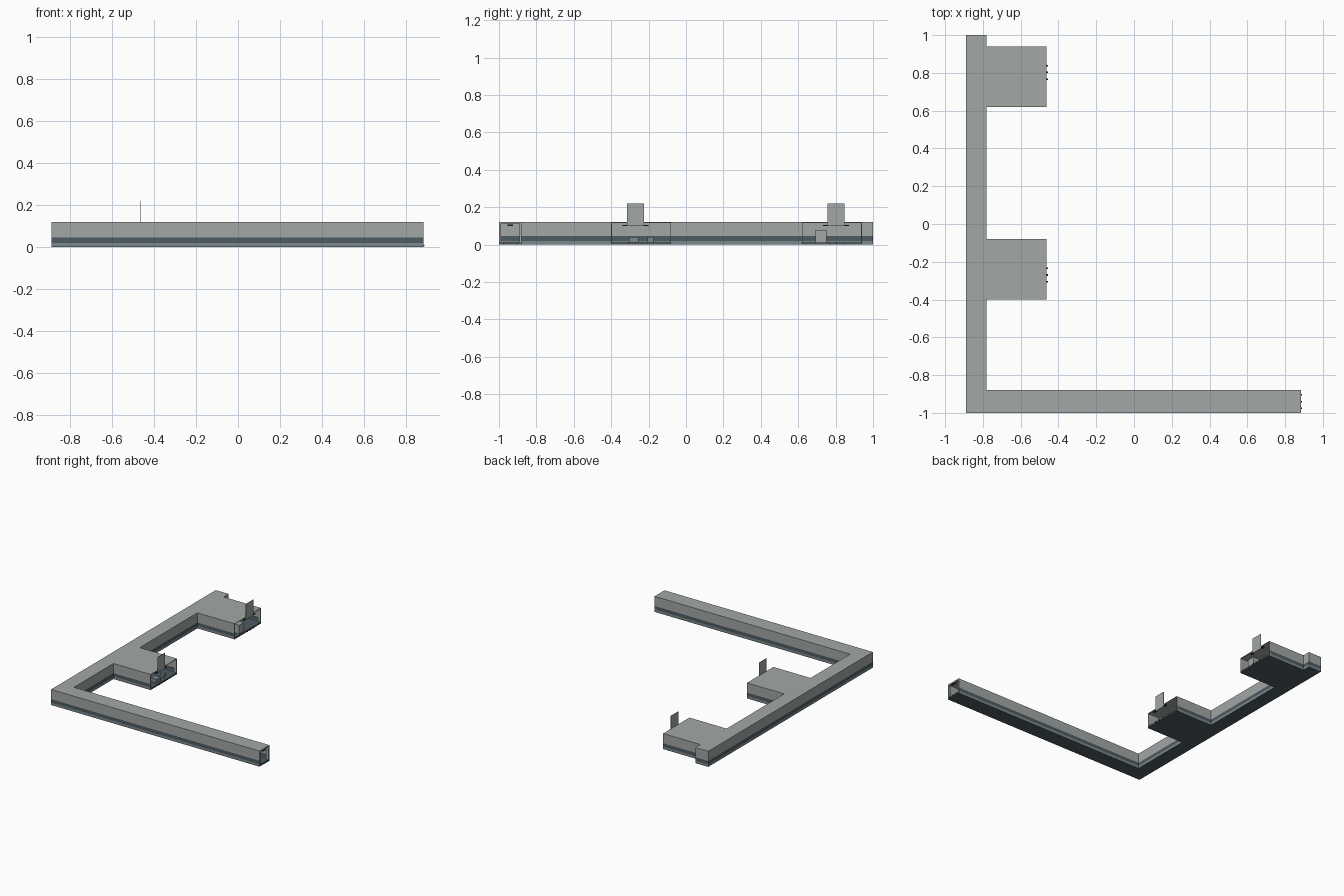
import bpy, bmesh

if "Cube" in bpy.data.objects:
    bpy.data.objects.remove(bpy.data.objects["Cube"])


def material(name, rgb):
    m = bpy.data.materials.new(name)
    m.diffuse_color = (*rgb, 1)
    m.use_nodes = True
    m.node_tree.nodes["Principled BSDF"].inputs["Base Color"].default_value = m.diffuse_color
    return m


WALL = material("wall grey", (0.36, 0.39, 0.375))
SLATE = material("dark slate", (0.075, 0.105, 0.125))
BASE = material("base blue grey", (0.20, 0.25, 0.26))
DARK = material("fitting charcoal", (0.03, 0.035, 0.04))


def finish(bm, name, mats):
    mesh = bpy.data.meshes.new(name)
    bm.to_mesh(mesh)
    bm.free()
    for m in mats:
        mesh.materials.append(m)
    obj = bpy.data.objects.new(name, mesh)
    bpy.context.collection.objects.link(obj)
    return obj


def boxes(name, mat, bounds):
    """One object made of boxes given as (x0, x1, y0, y1, z0, z1)."""
    bm = bmesh.new()
    for x0, x1, y0, y1, z0, z1 in bounds:
        for v in bmesh.ops.create_cube(bm, size=1)["verts"]:
            v.co.x = x1 if v.co.x > 0 else x0
            v.co.y = y1 if v.co.y > 0 else y0
            v.co.z = z1 if v.co.z > 0 else z0
    return finish(bm, name, [mat])


# Footprint: long corridor, side corridor and two rooms, counterclockwise
L, IN, RM, R = -0.89, -0.78, -0.463, 0.883
ROOMS = [(-0.40, -0.08), (0.62, 0.94)]
plan = [(L, -1), (R, -1), (R, -0.88), (IN, -0.88)]
for y0, y1 in ROOMS:
    plan += [(IN, y0), (RM, y0), (RM, y1), (IN, y1)]
plan += [(IN, 1), (L, 1)]

# Hollow shell with three horizontal wall bands, open at the +x ends
levels = [0.0, 0.02, 0.045, 0.12]
bm = bmesh.new()
rings = [[bm.verts.new((x, y, z)) for x, y in plan] for z in levels]
n = len(plan)
for band, mat in enumerate((2, 1, 0)):
    lo, hi = rings[band], rings[band + 1]
    for i in range(n):
        j = (i + 1) % n
        (xa, ya), (xb, yb) = plan[i], plan[j]
        if xa == xb and xa > IN + 0.1:
            continue
        bm.faces.new((lo[i], lo[j], hi[j], hi[i])).material_index = mat
bm.faces.new(rings[-1]).material_index = 0
bm.faces.new(rings[0][::-1]).material_index = 1
finish(bm, "corridor_shell", [WALL, SLATE, BASE])

# Interior floor
bm = bmesh.new()
bm.faces.new([bm.verts.new((x, y, 0.012)) for x, y in plan])
finish(bm, "interior_floor", [SLATE])

# Frames around the open ends
T = 0.01


def frame(name, x, y0, y1, t):
    boxes(name + "_frame", WALL, [
        (x - 0.02, x, y0, y0 + t, 0.012, 0.12),
        (x - 0.02, x, y1 - t, y1, 0.012, 0.12),
        (x - 0.02, x, y0 + t, y1 - t, 0.12 - t, 0.12)])
    boxes(name + "_sill", SLATE, [(x - 0.02, x, y0, y1, 0.0, 0.012)])


def knobs(name, x, yc):
    boxes(name, DARK, [(x, x + 0.008, yc + d - 0.004, yc + d + 0.004, 0.004, 0.01)
                       for d in (-0.035, 0, 0.035)])


frame("corridor_end", R, -1, -0.88, T)
knobs("corridor_end_knobs", R - 0.002, -0.94)
boxes("corridor_end_lamp", DARK, [(R - 0.01, R + 0.002, -0.955, -0.925, 0.1, 0.106)])

# Room fronts, each with an upright panel, lamps and knobs
for k, ((y0, y1), (p0, p1)) in enumerate(zip(ROOMS, [(-0.315, -0.225), (0.757, 0.848)])):
    frame(f"room_{k}", RM, y0, y1, 0.004)
    boxes(f"room_{k}_upright_panel", WALL, [(RM - 0.002, RM, p0, p1, 0.10, 0.22)])
    knobs(f"room_{k}_knobs", RM, (p0 + p1) / 2)
    boxes(f"room_{k}_lamps", DARK,
          [(RM - 0.012, RM + 0.001, y - 0.012, y + 0.012, 0.1, 0.105)
           for y in (p0 - 0.012, p1 + 0.012)])

# Small furniture inside the rooms
boxes("tall_cabinet", WALL, [(-0.53, -0.475, 0.692, 0.75, 0.012, 0.078)])
boxes("low_console", BASE, [(-0.53, -0.48, -0.305, -0.255, 0.012, 0.04)])
boxes("small_stool", BASE, [(-0.52, -0.49, -0.205, -0.175, 0.012, 0.04)])
